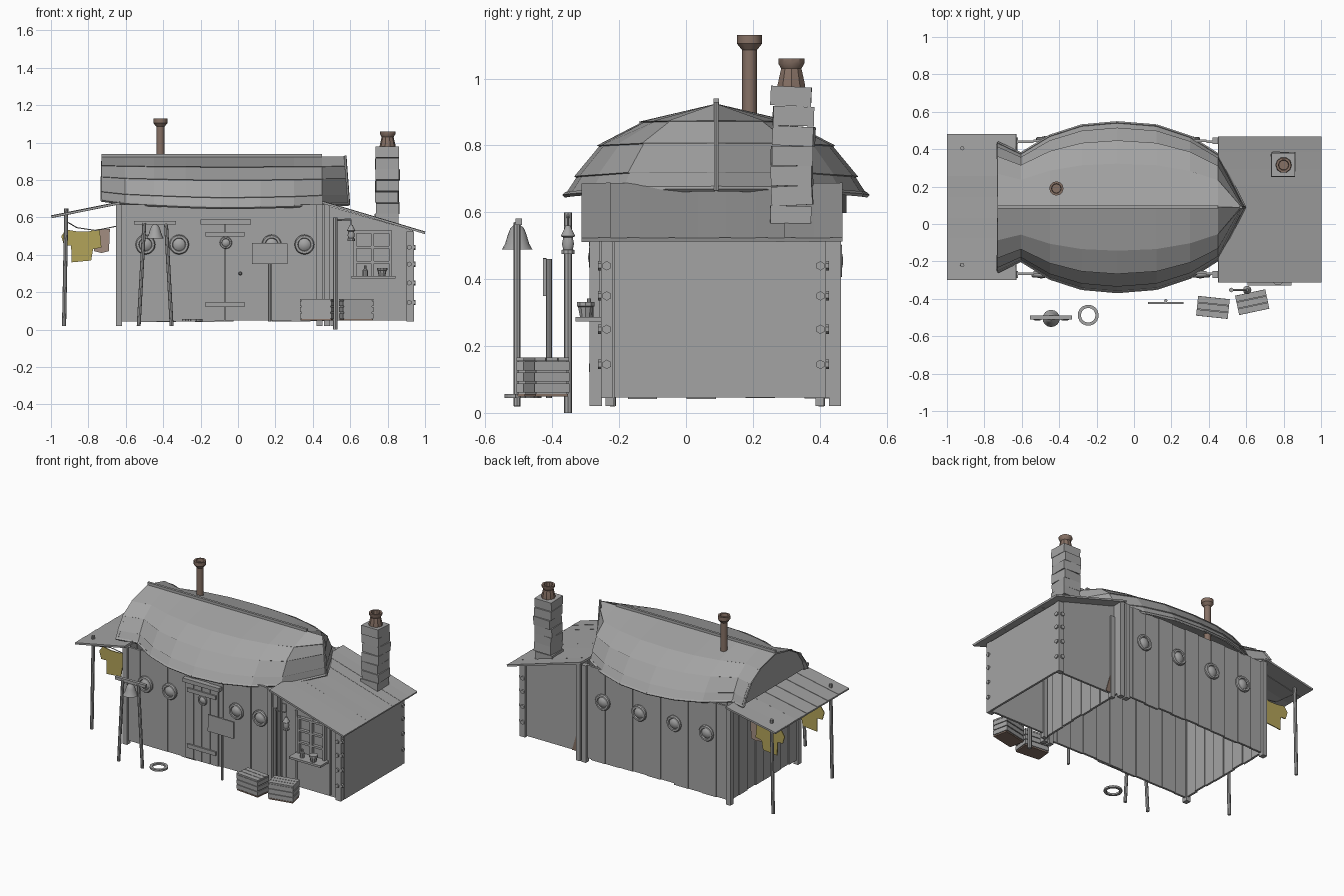
import bpy, bmesh, math, random
from mathutils import Vector, Matrix

if "Cube" in bpy.data.objects:
    bpy.data.objects.remove(bpy.data.objects["Cube"])

random.seed(4)
CY = 0.09  # centre line of the cabin


def material(name, rgb):
    m = bpy.data.materials.new(name)
    m.diffuse_color = (*rgb, 1)
    m.use_nodes = True
    m.node_tree.nodes["Principled BSDF"].inputs["Base Color"].default_value = m.diffuse_color
    return m


GREY = material("weathered_grey", (0.37, 0.37, 0.37))
CLOTH = material("mustard_cloth", (0.45, 0.37, 0.10))
TAN = material("tan_cloth", (0.36, 0.27, 0.22))
BROWN = material("rusty_brown", (0.24, 0.165, 0.13))


def finish(name, bm, mat=GREY, smooth=False):
    bmesh.ops.recalc_face_normals(bm, faces=bm.faces)
    me = bpy.data.meshes.new(name)
    bm.to_mesh(me)
    bm.free()
    me.materials.append(mat)
    ob = bpy.data.objects.new(name, me)
    bpy.context.collection.objects.link(ob)
    if smooth:
        bpy.context.view_layer.objects.active = ob
        bpy.ops.object.select_all(action='DESELECT')
        ob.select_set(True)
        bpy.ops.object.shade_smooth_by_angle(angle=math.radians(35))
    return ob


def add_box(bm, c, s, rot=None):
    m = Matrix.Translation(c) @ (rot or Matrix()) @ Matrix.Diagonal((*s, 1))
    bmesh.ops.create_cube(bm, size=1, matrix=m)


def box(name, c, s, rot=None, mat=GREY):
    bm = bmesh.new()
    add_box(bm, c, s, rot)
    return finish(name, bm, mat)


def rod(name, a, b, r, sides=8, mat=GREY):
    a, b = Vector(a), Vector(b)
    bm = bmesh.new()
    m = Matrix.Translation((a + b) / 2) @ (b - a).to_track_quat('Z', 'Y').to_matrix().to_4x4()
    bmesh.ops.create_cone(bm, cap_ends=True, segments=sides, radius1=r, radius2=r,
                          depth=(b - a).length, matrix=m)
    return finish(name, bm, mat, sides > 6)


def lathe(name, profile, loc, rot=None, sides=16, mat=GREY):
    bm = bmesh.new()
    rings = [[bm.verts.new((r * math.cos(i * math.tau / sides), r * math.sin(i * math.tau / sides), z))
              for i in range(sides)] for r, z in profile]
    for p, q in zip(rings, rings[1:]):
        for i in range(sides):
            j = (i + 1) % sides
            bm.faces.new((p[i], p[j], q[j], q[i]))
    bm.faces.new(rings[0])
    bm.faces.new(rings[-1])
    bm.transform(Matrix.Translation(loc) @ (rot or Matrix()))
    return finish(name, bm, mat, True)


def prism(name, pts, y0, y1, mat=GREY):
    """Extrude an x-z outline from y0 to y1."""
    bm = bmesh.new()
    f = bm.faces.new([bm.verts.new((x, y0, z)) for x, z in pts])
    ext = bmesh.ops.extrude_face_region(bm, geom=[f])['geom']
    bmesh.ops.translate(bm, vec=(0, y1 - y0, 0), verts=[v for v in ext if isinstance(v, bmesh.types.BMVert)])
    return finish(name, bm, mat)


def plank_wall(name, along_x, fixed, a, b, n, z0=0.045, z1=0.67):
    bm = bmesh.new()
    w = (b - a) / n
    for i in range(n):
        bottom = z0 + random.uniform(-0.004, 0.006)
        off = fixed + (0.003 if i % 2 else -0.003)
        mid, h, zc = a + (i + 0.5) * w, z1 - bottom, (z1 + bottom) / 2
        if along_x:
            add_box(bm, (mid, off, zc), (w, 0.014, h))
        else:
            add_box(bm, (off, mid, zc), (0.014, w, h))
    return finish(name, bm)


def plank_roof(name, xa, za, xb, zb, y0, y1, n):
    bm = bmesh.new()
    w = (y1 - y0) / n
    ang = math.atan2(zb - za, xb - xa)
    length = math.hypot(xb - xa, zb - za)
    for i in range(n):
        rot = Matrix.Rotation(-ang, 4, 'Y') @ Matrix.Rotation(random.uniform(-0.03, 0.03), 4, 'X')
        add_box(bm, ((xa + xb) / 2, y0 + (i + 0.5) * w, (za + zb) / 2), (length, w, 0.012), rot)
    return finish(name, bm)


# Cabin walls
plank_wall("cabin_front_wall", True, -0.262, -0.64, 0.49, 11)
plank_wall("cabin_back_wall", True, 0.442, -0.64, 0.49, 11)
plank_wall("cabin_left_wall", False, -0.632, -0.262, 0.442, 8)
plank_wall("cabin_right_wall", False, 0.482, -0.262, 0.442, 8)
for x in (-0.637, 0.435, 0.477):
    for y in (-0.27, 0.445):
        box("corner_post", (x, y, 0.345), (0.032, 0.036, 0.65))
for y in (-0.228, 0.40):
    box("inner_post", (0.51, y, 0.3), (0.03, 0.026, 0.56))

# Portholes on both long walls, plus a small one in the door
RING = [(1, 0), (1, 0.2), (0.9, 0.34), (0.68, 0.34), (0.62, 0.2), (0.4, 0.36), (0.1, 0.42)]


def porthole(x, y, z, r, face):
    lathe("porthole", [(a * r, b * r) for a, b in RING], (x, y, z),
          Matrix.Rotation(math.radians(90 * face), 4, 'X'), 20)


for x in (-0.495, -0.315, 0.18, 0.355):
    porthole(x, -0.268, 0.455, 0.053, 1)
for x in (-0.47, -0.23, 0.03, 0.3):
    porthole(x, 0.448, 0.455, 0.053, -1)

# Door
for i in range(4):
    box("door_board", (-0.163 + i * 0.061, -0.273, 0.31), (0.058, 0.014, 0.52))
for z in (0.135, 0.51):
    box("door_batten", (-0.07, -0.284, z), (0.21, 0.012, 0.026))
box("door_lintel", (-0.065, -0.285, 0.575), (0.27, 0.035, 0.026))
porthole(-0.065, -0.279, 0.465, 0.033, 1)
lathe("door_knob", [(0.004, 0), (0.01, 0.012), (0.004, 0.02)], (0.012, -0.28, 0.3),
      Matrix.Rotation(math.pi / 2, 4, 'X'), 8)

# Overturned hull roof: lapped strakes lofted through stations (x, half width, edge height)
STATIONS = [(-0.73, 0.345, 0.692), (-0.605, 0.285, 0.675), (-0.45, 0.38, 0.666), (-0.28, 0.435, 0.658),
            (-0.09, 0.452, 0.652), (0.12, 0.435, 0.655), (0.3, 0.375, 0.66), (0.45, 0.28, 0.668), (0.59, 0.004, 0.67)]
SECTION = [(0, 1), (0.515, 0.80), (0.50, 0.79), (0.79, 0.54), (0.775, 0.53), (0.94, 0.2), (0.925, 0.19), (1, 0)]
bm = bmesh.new()
full = [(-t, f) for t, f in reversed(SECTION[1:])] + SECTION
rows = []
for k, (x, w, e) in enumerate(STATIONS):
    rake = 0.02 if k == len(STATIONS) - 1 else 0
    rows.append([bm.verts.new((x - rake * f, CY + t * w, e + (0.925 - e) * f)) for t, f in full])
for p, q in zip(rows, rows[1:]):
    for i in range(len(full) - 1):
        bm.faces.new((p[i], p[i + 1], q[i + 1], q[i]))
hull = finish("hull_roof", bm)
sol = hull.modifiers.new("thickness", 'SOLIDIFY')
sol.thickness = 0.012
bm = bmesh.new()
x, w, e = STATIONS[0]
bm.faces.new([bm.verts.new((x + 0.015, CY + t * w * 0.985, e + (0.92 - e) * f)) for t, f in full])
finish("transom", bm)
box("keel", (-0.14, CY, 0.927), (1.18, 0.016, 0.026))
rod("bow_stem", (0.572, CY, 0.93), (0.592, CY, 0.665), 0.008, 6)
# Gunwale rails
for side in (-1, 1):
    for (xa, wa, ea), (xb, wb, eb) in zip(STATIONS, STATIONS[1:]):
        rod("gunwale", (xa, CY + side * wa, ea), (xb, CY + side * wb, eb), 0.008, 4)

# Lean-to annex
plank_roof("annex_roof", 0.45, 0.682, 1.0, 0.518, -0.312, 0.468, 9)
for label, y in (("front", -0.235), ("back", 0.388)):
    prism("annex_%s_wall" % label, [(0.49, 0.05), (0.935, 0.05), (0.935, 0.53), (0.49, 0.66)], y, y + 0.014)
box("annex_end_wall", (0.935, 0.085, 0.283), (0.014, 0.6, 0.475))
for y, d in ((-0.237, -1), (0.402, 1)):
    box("corner_strip", (0.92, y, 0.285), (0.04, 0.034, 0.48))
    for z in (0.145, 0.25, 0.35, 0.44):
        rod("strip_bolt", (0.93, y, z), (0.948, y, z), 0.014, 6)
        rod("strip_bolt", (0.915, y, z), (0.915, y + d * 0.026, z), 0.014, 6)
prism("rust_patch", [(0.5, 0.05), (0.56, 0.05), (0.505, 0.24)], 0.403, 0.407, BROWN)
for x in (0.6, 0.85):
    box("annex_cover_strip", (x, -0.239, 0.31), (0.012, 0.008, 0.5))

# Annex window with shelf and flower pot
for x in (0.625, 0.72, 0.815):
    box("window_upright", (x, -0.246, 0.405), (0.016, 0.024, 0.25))
for z in (0.36, 0.44, 0.522):
    box("window_bar", (0.72, -0.246, z), (0.2, 0.02, 0.014))
box("window_shelf", (0.725, -0.285, 0.28), (0.235, 0.09, 0.014))
lathe("flower_pot", [(0.018, 0), (0.024, 0.03), (0.028, 0.032), (0.028, 0.044), (0.01, 0.044)], (0.77, -0.3, 0.287), None, 10)
lathe("shelf_bottle", [(0.014, 0), (0.014, 0.03), (0.006, 0.04), (0.006, 0.055)], (0.68, -0.29, 0.287), None, 8)

# Stone chimney with clay pot, and stove pipe
for i in range(7):
    box("chimney_stone", (0.80 + random.uniform(-.006, .006), 0.318 + random.uniform(-.006, .006), 0.59 + i * 0.0595),
        (0.125, 0.122, 0.058), Matrix.Rotation(random.uniform(-.07, .07), 4, 'Z') @ Matrix.Rotation(random.uniform(-.05, .05), 4, 'X'))
lathe("chimney_pot", [(0.043, 0), (0.043, 0.012), (0.032, 0.06), (0.041, 0.075), (0.041, 0.09), (0.028, 0.09), (0.026, 0.06)],
      (0.80, 0.315, 0.97), None, 10, BROWN)
lathe("stove_pipe", [(0.022, 0.78), (0.022, 1.085), (0.038, 1.105), (0.038, 1.13), (0.026, 1.13), (0.024, 1.11)],
      (-0.415, 0.19, 0), None, 12, BROWN)

# Porch roof on poles, with washing lines
plank_roof("porch_roof", -0.998, 0.604, -0.63, 0.678, -0.3, 0.48, 7)
for y, cy in ((-0.22, -0.12), (0.405, 0.30)):
    rod("porch_pole", (-0.93, y, 0.02), (-0.918, y, 0.648), 0.011)
    line = [(-0.92, y, 0.58), (-0.86, cy, 0.545), (-0.76, cy, 0.53), (-0.64, cy, 0.555)]
    for a, b in zip(line, line[1:]):
        rod("washing_line", a, b, 0.003, 5)
    prism("shirt", [(-0.945, 0.50), (-0.92, 0.535), (-0.86, 0.525), (-0.80, 0.525), (-0.74, 0.54), (-0.73, 0.44), (-0.775, 0.43),
                    (-0.785, 0.37), (-0.89, 0.36), (-0.892, 0.45), (-0.93, 0.45)], cy, cy + 0.006, CLOTH)
prism("hung_cloth", [(-0.765, 0.53), (-0.685, 0.54), (-0.69, 0.42), (-0.73, 0.41), (-0.77, 0.42)], 0.292, 0.297, TAN)

# Bell stand
for s in (-1, 1):
    rod("bell_stand_leg", (-0.443 + s * 0.088, -0.505, 0.02), (-0.443 + s * 0.058, -0.505, 0.57), 0.0105)
box("bell_crossbar", (-0.443, -0.5, 0.572), (0.225, 0.02, 0.02))
lathe("bell", [(0.046, 0), (0.036, 0.018), (0.028, 0.045), (0.02, 0.065), (0.008, 0.075)], (-0.443, -0.505, 0.488))

# Rope ring on the ground
bm = bmesh.new()
for i in range(24):
    a = i * math.tau / 24
    add_box(bm, (-0.245 + 0.047 * math.cos(a), -0.488 + 0.047 * math.sin(a), 0.05), (0.017, 0.0135, 0.012), Matrix.Rotation(a, 4, 'Z'))
finish("rope_ring", bm)

# Signboard
rod("sign_post", (0.17, -0.41, 0.045), (0.17, -0.41, 0.46), 0.009)
box("sign_board", (0.17, -0.422, 0.407), (0.19, 0.01, 0.112), Matrix.Rotation(0.01, 4, 'Y'))

# Lantern post
rod("lantern_post", (0.52, -0.353, 0.0), (0.52, -0.353, 0.6), 0.0125)
rod("lantern_arm", (0.51, -0.353, 0.585), (0.605, -0.353, 0.59), 0.005, 6)
rod("lantern_hook", (0.605, -0.353, 0.55), (0.605, -0.353, 0.59), 0.003, 6)
lathe("lantern", [(0.02, 0), (0.02, 0.012), (0.015, 0.014), (0.019, 0.03), (0.015, 0.05), (0.023, 0.054),
                  (0.012, 0.075), (0.008, 0.085)], (0.605, -0.353, 0.475), None, 10)

# Slatted crates with brown bottoms
for cx, cy, ang, sx in ((0.422, -0.446, -6, 0.17), (0.632, -0.418, 12, 0.165)):
    turn = Matrix.Translation((cx, cy, 0)) @ Matrix.Rotation(math.radians(ang), 4, 'Z')
    bm = bmesh.new()
    add_box(bm, (0, 0, 0.106), (sx - 0.012, 0.094, 0.1))
    for z in (0.074, 0.107, 0.14):
        add_box(bm, (0, 0, z), (sx, 0.106, 0.027))
    for y in (-0.036, 0, 0.036):
        add_box(bm, (0, y, 0.16), (sx, 0.033, 0.01))
    bm.transform(turn)
    finish("crate", bm)
    base = box("crate_bottom", (0, 0, 0.053), (sx - 0.004, 0.1, 0.008), None, BROWN)
    base.matrix_world = turn
